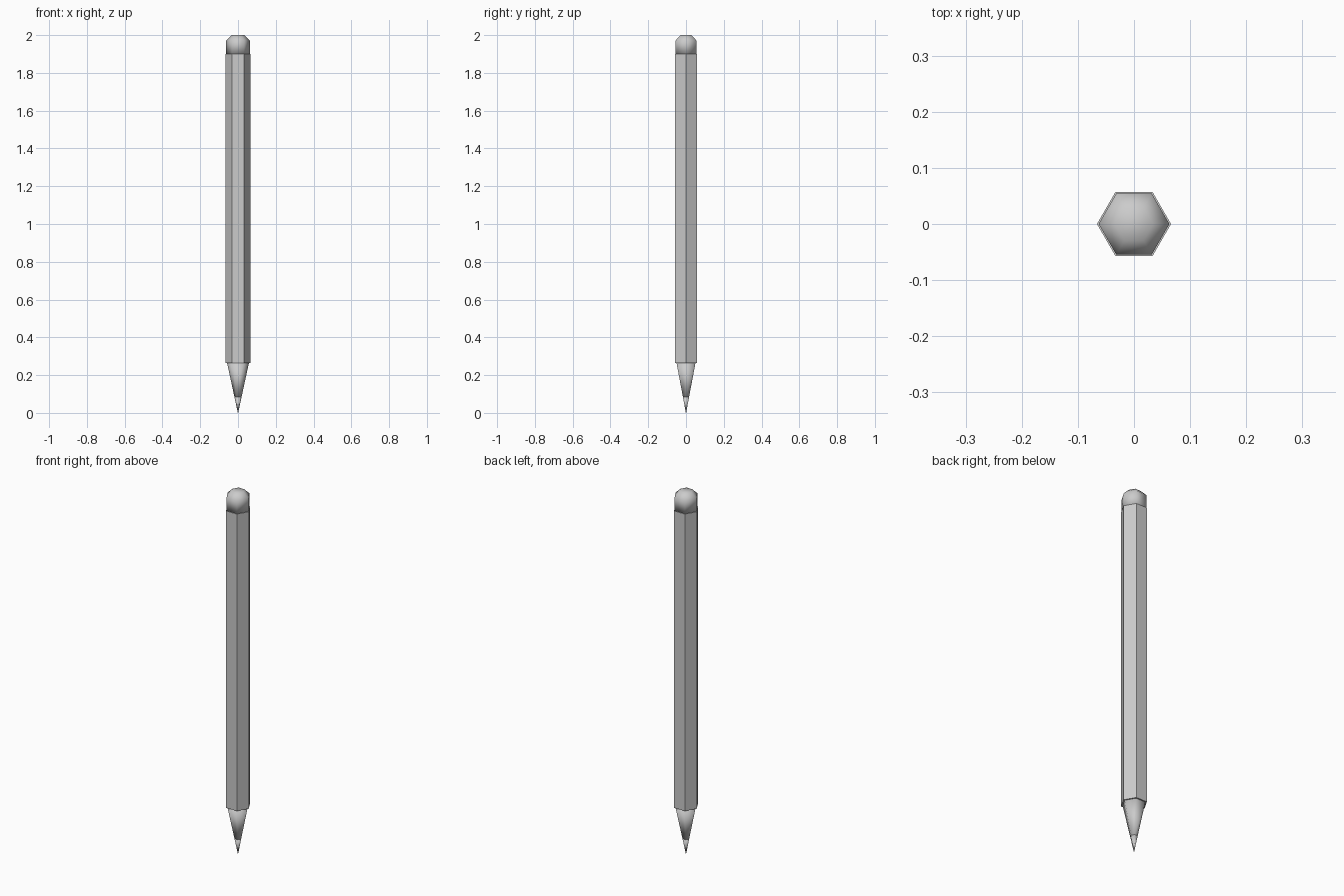
import bpy, bmesh, math

if "Cube" in bpy.data.objects:
    bpy.data.objects.remove(bpy.data.objects["Cube"])

SIDES = 6


def hex_part(name, rings, smooth):
    """Stack of hexagonal (radius, z) rings, capped at both ends."""
    bm = bmesh.new()
    loops = []
    for r, z in rings:
        loops.append([bm.verts.new((r * math.cos(math.tau * i / SIDES),
                                    r * math.sin(math.tau * i / SIDES), z))
                      for i in range(SIDES)])
    for low, high in zip(loops, loops[1:]):
        for i in range(SIDES):
            j = (i + 1) % SIDES
            bm.faces.new((low[i], low[j], high[j], high[i]))
    bm.faces.new(loops[0][::-1])
    bm.faces.new(loops[-1])
    for f in bm.faces:
        f.smooth = smooth
    mesh = bpy.data.meshes.new(name)
    bm.to_mesh(mesh)
    bm.free()
    obj = bpy.data.objects.new(name, mesh)
    bpy.context.collection.objects.link(obj)
    return obj


# Flat-sided hexagonal barrel
hex_part("pencil_body", [(0.066, 0.265), (0.066, 1.90)], False)

# Sharpened wood, smooth shaded, and the lead at its point
hex_part("sharpened_wood", [(0.019, 0.085), (0.058, 0.265)], True)
hex_part("lead_tip", [(0.001, 0.0), (0.019, 0.085)], True)

# Eraser with a chamfered top, smooth shaded
hex_part("eraser", [(0.063, 1.90), (0.063, 1.972), (0.034, 2.0)], True)
